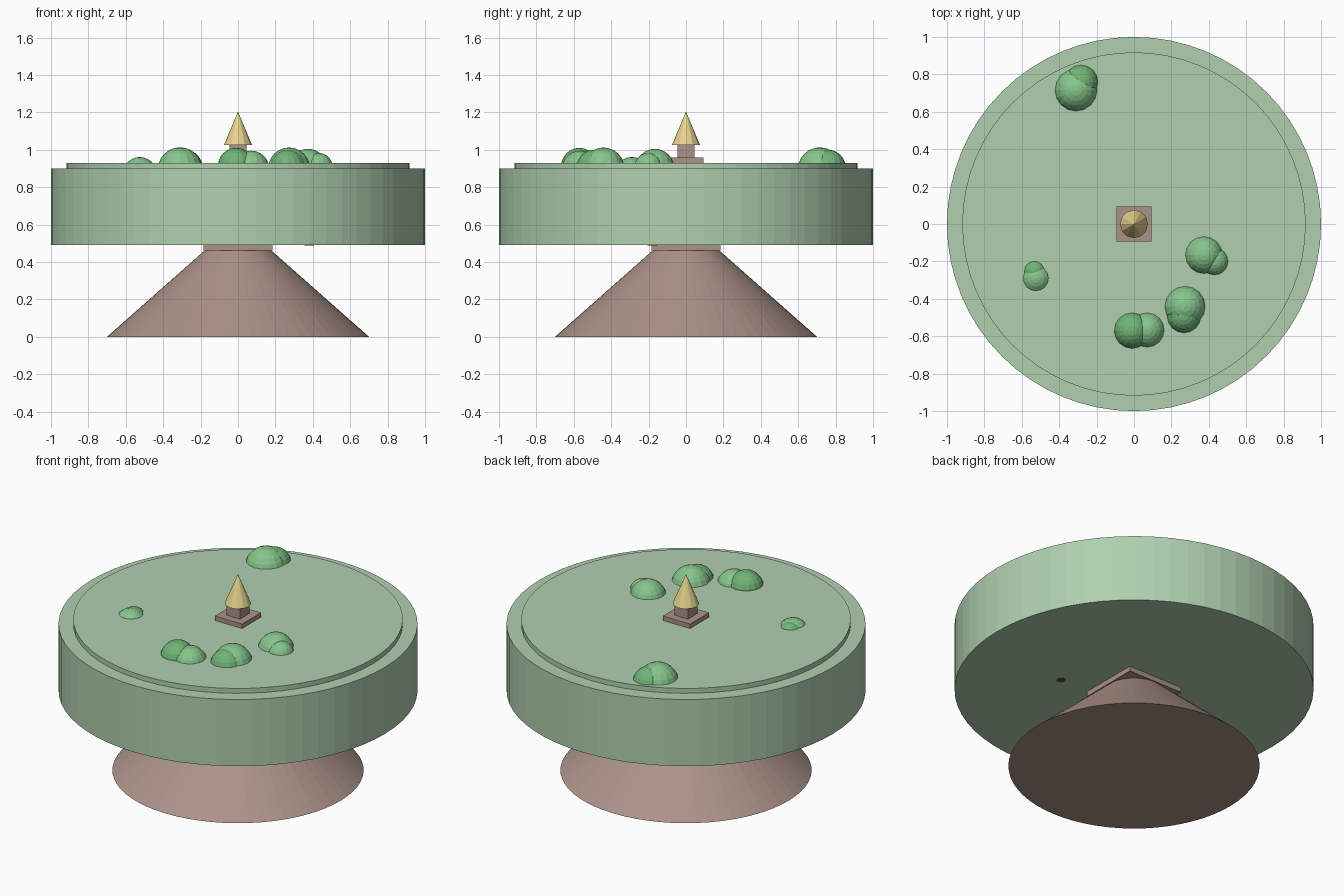
import bpy, math

if "Cube" in bpy.data.objects:
    bpy.data.objects.remove(bpy.data.objects["Cube"])

def mat(name, rgb):
    m = bpy.data.materials.new(name)
    m.diffuse_color = (*rgb, 1)
    m.use_nodes = True
    m.node_tree.nodes["Principled BSDF"].inputs["Base Color"].default_value = m.diffuse_color
    return m

GREEN = mat("pale_green", (0.43, 0.63, 0.43))
LEAF = mat("leaf_light", (0.24, 0.56, 0.26))
LEAF_DARK = mat("leaf_dark", (0.16, 0.46, 0.18))
STONE = mat("brown_stone", (0.41, 0.29, 0.25))
BARK = mat("bark", (0.15, 0.08, 0.06))
GOLD = mat("gold", (0.80, 0.66, 0.26))

def finish(name, m):
    o = bpy.context.object
    o.name = name
    o.data.materials.append(m)
    return o

def frustum(name, r1, r2, z1, z2, m, sides=64, x=0, y=0):
    bpy.ops.mesh.primitive_cone_add(vertices=sides, radius1=r1, radius2=r2,
                                    depth=z2 - z1, location=(x, y, (z1 + z2) / 2))
    return finish(name, m)

def box(name, w, z1, z2, m):
    bpy.ops.mesh.primitive_cube_add(size=1, location=(0, 0, (z1 + z2) / 2))
    o = finish(name, m)
    o.scale = (w, w, z2 - z1)
    return o

def dome(name, x, y, a, top, m):
    # sphere sunk into the ground so that it shows radius a at ground level
    h = top - 0.93
    r = (a * a + h * h) / (2 * h)
    bpy.ops.mesh.primitive_uv_sphere_add(segments=16, ring_count=12, radius=r,
                                         location=(x, y, top - r))
    return finish(name, m)

# Pedestal
frustum("base_cone", 0.70, 0.18, 0, 0.46, STONE)
box("base_plate", 0.37, 0.46, 0.49, STONE)

# Round platform and raised lawn
frustum("platform", 1, 1, 0.49, 0.90, GREEN)
frustum("lawn", 0.918, 0.918, 0.90, 0.93, GREEN)

# Centre monument
box("monument_plinth", 0.185, 0.93, 0.958, STONE)
box("monument_post", 0.092, 0.958, 1.03, STONE)
frustum("monument_spire", 0.075, 0, 1.025, 1.205, GOLD, sides=12)

# Bushes: x, y, radius at ground, top height for main and side dome
bushes = [
    ((-0.31, 0.716, 0.113, 1.013, LEAF), (-0.283, 0.76, 0.09, 1.0, LEAF_DARK)),
    ((0.374, -0.166, 0.099, 1.005, LEAF), (0.43, -0.20, 0.073, 0.983, LEAF)),
    ((0.273, -0.441, 0.108, 1.012, LEAF), (0.267, -0.492, 0.09, 1.0, LEAF_DARK)),
    ((-0.01, -0.57, 0.096, 1.01, LEAF_DARK), (0.07, -0.567, 0.092, 0.995, LEAF)),
    ((-0.525, -0.29, 0.068, 0.961, LEAF), (-0.533, -0.252, 0.053, 0.955, LEAF_DARK)),
]
for i, (main, side) in enumerate(bushes, 1):
    dome(f"bush_{i}_main", *main)
    dome(f"bush_{i}_side", *side)

# Stem just showing through the underside
frustum("bush_stem", 0.025, 0.025, 0.488, 0.91, BARK, sides=8, x=0.38, y=-0.18)
